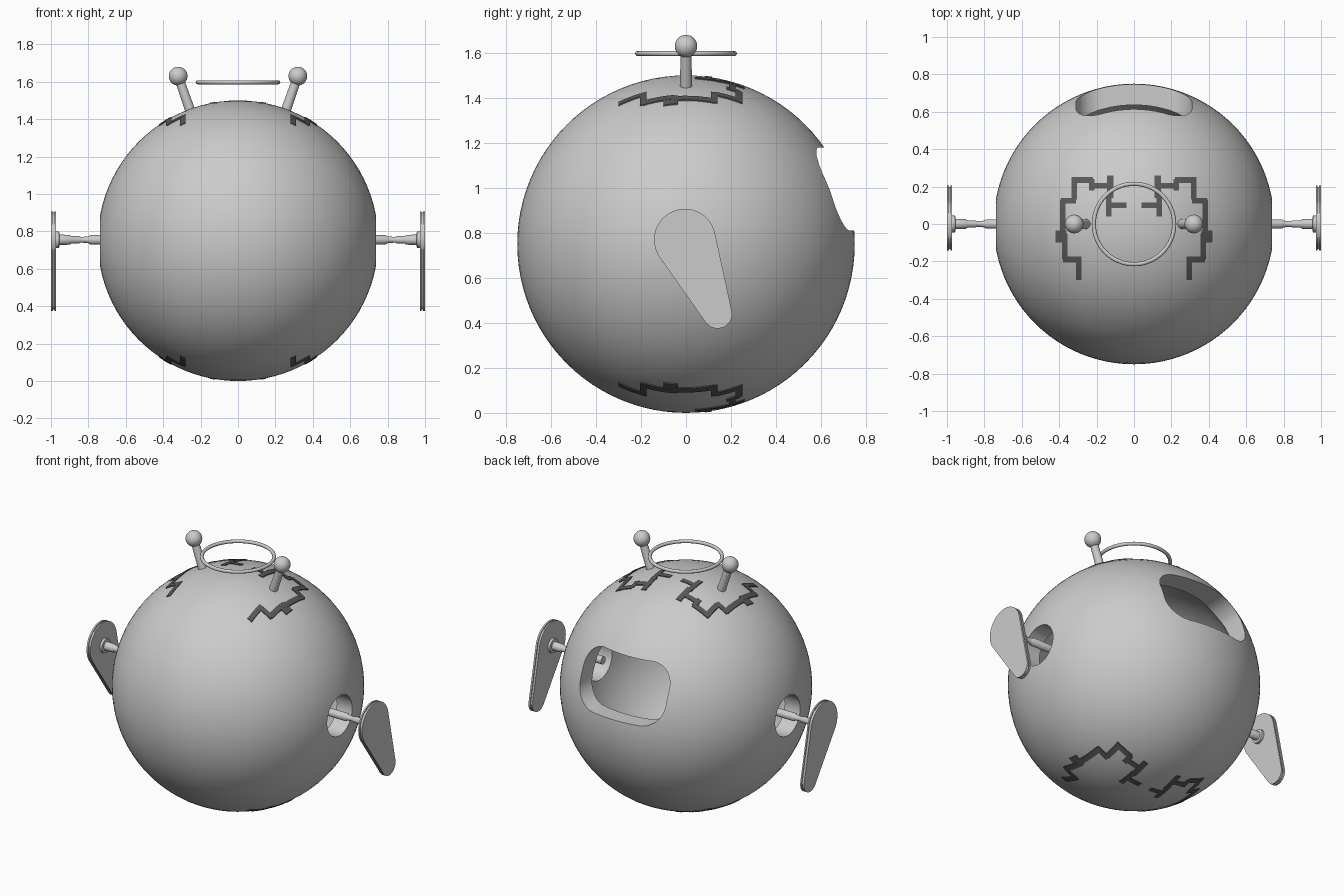
import bpy, bmesh, math
from mathutils import Vector, Matrix

if "Cube" in bpy.data.objects:
    bpy.data.objects.remove(bpy.data.objects["Cube"], do_unlink=True)

R, CZ = 0.75, 0.75


def material(name, v):
    m = bpy.data.materials.new(name)
    m.use_nodes = True
    m.diffuse_color = (v, v, v, 1)
    m.node_tree.nodes["Principled BSDF"].inputs["Base Color"].default_value = (v, v, v, 1)
    return m


GREY = material("light_grey", 0.6)
DARK = material("dark_grey", 0.1)


def finish(bm, name, mat=GREY, smooth=True):
    bmesh.ops.recalc_face_normals(bm, faces=bm.faces[:])
    me = bpy.data.meshes.new(name)
    bm.to_mesh(me)
    bm.free()
    me.materials.append(mat)
    ob = bpy.data.objects.new(name, me)
    bpy.context.collection.objects.link(ob)
    if smooth:
        shade(ob)
    return ob


def shade(ob):
    bpy.ops.object.select_all(action='DESELECT')
    ob.select_set(True)
    bpy.context.view_layer.objects.active = ob
    bpy.ops.object.shade_smooth_by_angle(angle=math.radians(35))


def loft(bm, loops):
    """Skin a stack of closed point loops and cap both ends."""
    rows = [[bm.verts.new(p) for p in loop] for loop in loops]
    n = len(rows[0])
    for a, b in zip(rows, rows[1:]):
        for i in range(n):
            j = (i + 1) % n
            bm.faces.new((a[i], a[j], b[j], b[i]))
    bm.faces.new(rows[0])
    bm.faces.new(rows[-1][::-1])


def arc(cx, cy, r, a0, a1, n):
    return [(cx + r * math.cos(a0 + (a1 - a0) * i / n),
             cy + r * math.sin(a0 + (a1 - a0) * i / n)) for i in range(n + 1)]


def ball(name, r, centre, u, v):
    bm = bmesh.new()
    bmesh.ops.create_uvsphere(bm, u_segments=u, v_segments=v, radius=r,
                              matrix=Matrix.Translation(centre))
    return finish(bm, name)


# Hollow round body
body = ball("body_shell", R, (0, 0, CZ), 96, 48)
cutters = [ball("cavity_cutter", 0.64, (0, 0, CZ), 64, 32)]

# Rounded window cutter at the back
bm = bmesh.new()
hw, z0, z1, cr = 0.31, 0.81, 1.18, 0.14
outline = []
for k, (sx, cz) in enumerate([(1, z1 - cr), (-1, z1 - cr), (-1, z0 + cr), (1, z0 + cr)]):
    a = k * math.pi / 2
    outline += arc(sx * (hw - cr), cz, cr, a, a + math.pi / 2, 10)
loft(bm, [[(x, y, z) for x, z in outline] for y in (0.3, 1.0)])
cutters.append(finish(bm, "window_cutter"))

# Round shaft holes on both sides
for s in (-1, 1):
    bm = bmesh.new()
    ring = arc(0, CZ, 0.13, 0, 2 * math.pi, 40)[:-1]
    loft(bm, [[(s * x, y, z) for y, z in ring] for x in (0.5, 0.9)])
    cutters.append(finish(bm, "shaft_hole_cutter"))

for c in cutters:
    c.hide_render = True
    mod = body.modifiers.new("cut", 'BOOLEAN')
    mod.operation = 'DIFFERENCE'
    mod.solver = 'EXACT'
    mod.object = c
    bpy.context.view_layer.objects.active = body
    bpy.ops.object.modifier_apply(modifier=mod.name)
    bpy.data.objects.remove(c, do_unlink=True)
shade(body)


def fin_outline(inset):
    """Teardrop around a large upper and a small lower circle, in y and z."""
    ay, az, ar, by, bz, br = -0.005, 0.77, 0.137, 0.14, 0.44, 0.065
    th = math.atan2(bz - az, by - ay)
    phi = math.acos((ar - br) / math.hypot(by - ay, bz - az))
    return (arc(ay, az, ar - inset, th + phi, th + 2 * math.pi - phi, 28)
            + arc(by, bz, br - inset, th - phi, th + phi, 16))


SHAFT = [(0.60, 0.025), (0.79, 0.025), (0.80, 0.018), (0.84, 0.015), (0.85, 0.02),
         (0.89, 0.02), (0.90, 0.026), (0.955, 0.028), (0.956, 0.045), (0.972, 0.045)]
FIN = [(0.972, 0), (0.981, 0), (0.981, 0.007), (0.989, 0.007), (0.989, 0), (1.0, 0)]

for s, side in ((1, "left"), (-1, "right")):
    # Stepped shaft with hub
    bm = bmesh.new()
    loft(bm, [[(s * x, y, z) for y, z in arc(0, 0.755, r, 0, 2 * math.pi, 24)[:-1]]
              for x, r in SHAFT])
    finish(bm, side + "_shaft")

    # Paddle fin with a grooved edge
    bm = bmesh.new()
    loft(bm, [[(s * x, y, z) for y, z in fin_outline(i)] for x, i in FIN])
    finish(bm, side + "_fin")

    # Antenna stem and tip
    base, tip = Vector((s * 0.25, 0, 1.43)), Vector((s * 0.32, 0, 1.63))
    d = tip - base
    bm = bmesh.new()
    bmesh.ops.create_cone(bm, cap_ends=True, segments=24, radius1=0.027, radius2=0.024,
                          depth=d.length,
                          matrix=Matrix.Translation((base + tip) / 2)
                          @ d.to_track_quat('Z', 'Y').to_matrix().to_4x4())
    finish(bm, side + "_antenna_stem")
    ball(side + "_antenna_tip", 0.05, tip, 32, 16)

# Halo ring
bpy.ops.mesh.primitive_torus_add(major_radius=0.215, minor_radius=0.011, major_segments=64,
                                 minor_segments=12, location=(0, 0, 1.597))
halo = bpy.context.object
halo.name = "halo_ring"
halo.data.materials.append(GREY)
shade(halo)

# Stepped dark trim on the top and bottom: x0, x1, y0, y1 of each bar
BARS = [(.28, .31, -.30, -.18), (.28, .38, -.205, -.175), (.355, .385, -.19, -.05),
        (.36, .42, -.10, -.035), (.365, .395, -.05, .13), (.31, .39, .11, .14),
        (.305, .335, .13, .25), (.22, .32, .22, .25), (.21, .24, .18, .24),
        (.12, .22, .19, .22), (.11, .145, .14, .26), (.12, .15, .04, .16),
        (.04, .14, .085, .115)]


def on_ball(x, y, r, up):
    return (x, y, CZ + up * math.sqrt(r * r - x * x - y * y))


for up, level in ((1, "top"), (-1, "bottom")):
    for s, side in ((1, "left"), (-1, "right")):
        bm = bmesh.new()
        for x0, x1, y0, y1 in BARS:
            # Cross-sections run along the longer side of the bar
            n, along_x = 5, (x1 - x0) > (y1 - y0)
            loops = []
            for i in range(n + 1):
                t = i / n
                if along_x:
                    x = x0 + (x1 - x0) * t
                    ends = [(x, y0), (x, y1)]
                else:
                    y = y0 + (y1 - y0) * t
                    ends = [(x0, y), (x1, y)]
                (ax, ay), (bx, by) = ends
                loops.append([on_ball(s * ax, ay, R - 0.003, up), on_ball(s * bx, by, R - 0.003, up),
                              on_ball(s * bx, by, R + 0.004, up), on_ball(s * ax, ay, R + 0.004, up)])
            loft(bm, loops)
        finish(bm, f"{level}_{side}_trim", DARK)
